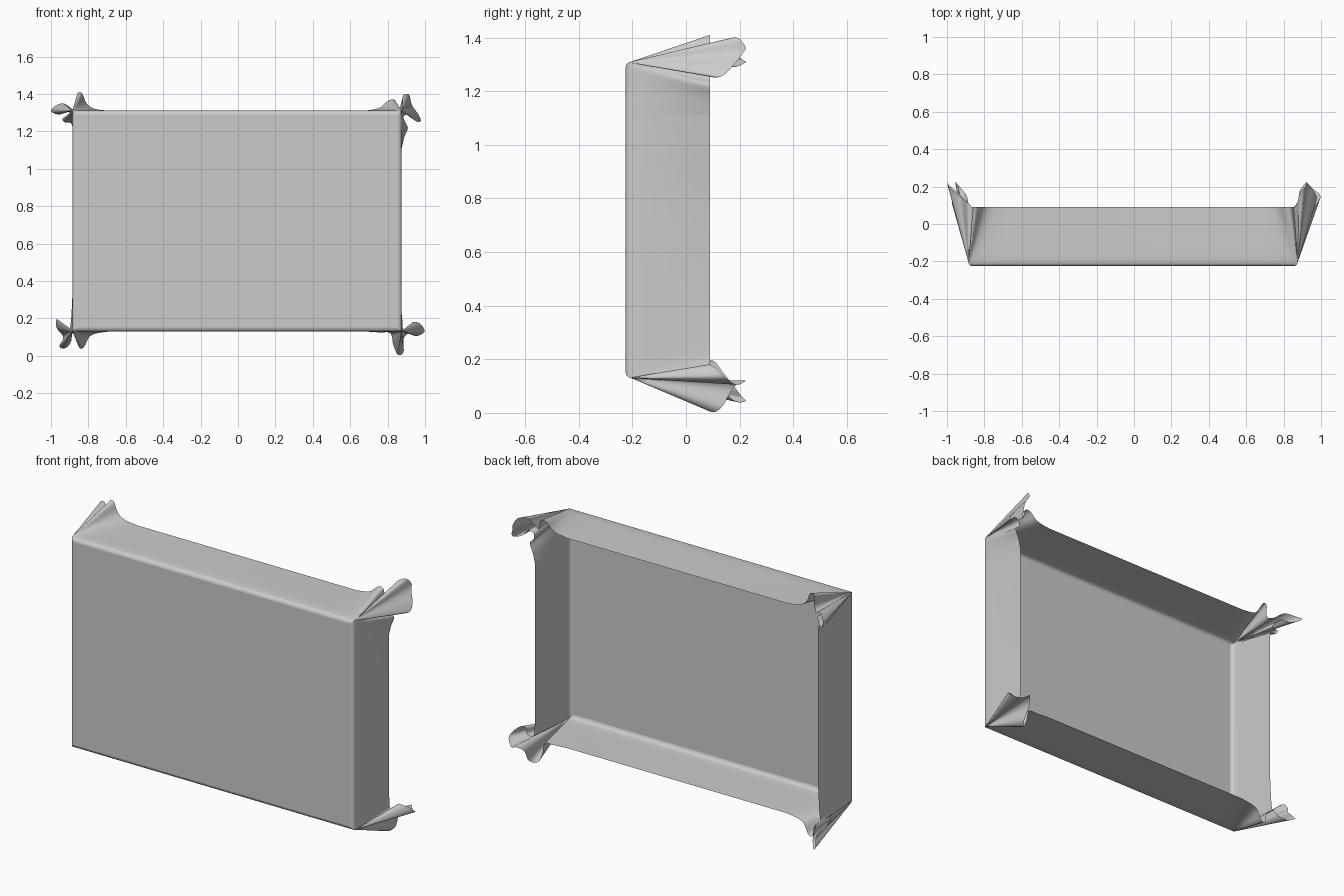
import bpy, bmesh
from mathutils import Vector

if "Cube" in bpy.data.objects:
    bpy.data.objects.remove(bpy.data.objects["Cube"])

CX, CZ, HX, HZ = -0.005, 0.72, 0.88, 0.59      # centre and half size of front panel
FRONT, R = -0.225, 0.02                        # front plane, edge rounding
DEPTH, TIP = 0.315, 0.135                      # flap depth, extra length of cloth corners

# Folded rim of each corner, seen from the front: (outward x, outward z)
TOP_RIGHT = [(-.2, 0), (-.12, .015), (-.07, .055), (-.035, .055), (-.02, .0), (0, .05),
             (.01, .085), (.04, .085), (.055, .03), (.09, -.02), (.102, -.055), (.075, -.055),
             (.045, -.02), (.01, -.03), (.01, -.065), (.033, -.09), (.015, -.14), (0, -.2)]
TOP_LEFT = [(-.2, 0), (-.12, .01), (-.075, .04), (-.05, .095), (-.025, .09), (-.025, .03),
            (0, .01), (.05, .04), (.1, .02), (.113, -.005), (.07, -.02), (.03, .0),
            (.01, -.03), (.05, -.04), (.045, -.06), (.005, -.07), (0, -.13), (0, -.2)]
BOTTOM_LEFT = [(-.2, 0), (-.13, .01), (-.09, .03), (-.06, .085), (-.035, .085), (-.025, .03),
               (0, .01), (.01, .06), (.04, .09), (.07, .08), (.05, .03), (.085, -.02),
               (.085, -.065), (.05, -.04), (.02, -.01), (.01, -.04), (.005, -.1), (0, -.2)]
BOTTOM_RIGHT = [(-.2, 0), (-.12, .005), (-.06, .01), (-.045, .07), (-.02, .125), (.01, .11),
                (.01, .04), (.04, .01), (.08, .025), (.122, 0), (.1, -.04), (.06, -.05),
                (.05, -.01), (.01, -.01), (.005, -.05), (0, -.1), (0, -.2)]


def smooth_curve(pts, steps=6):
    """Catmull-Rom through the points."""
    p = [Vector(q) for q in pts]
    p = [p[0]] + p + [p[-1]]
    out = []
    for i in range(1, len(p) - 2):
        a, b, c, d = p[i - 1:i + 3]
        for k in range(steps):
            t = k / steps
            out.append(0.5 * (2 * b + (c - a) * t + (2 * a - 5 * b + 4 * c - d) * t * t
                              + (3 * b - a - 3 * c + d) * t ** 3))
    return out + [p[-1]]


def pull(v):
    """Gather front edge positions towards the corner so folds radiate from it."""
    if v >= 0:
        return 0.0
    t = min(1, max(0, (-v - .03) / .17))
    return v * t * t * (3 - 2 * t)


def corner_strips(pts, sx, sz, tip):
    """Strips of points running from the front panel to the folded rim."""
    curve = smooth_curve(pts)
    strips = []
    n = len(curve) - 1
    for i, (a, b) in enumerate(curve):
        u = i / n
        extra = TIP * max(0, 1 - abs(u - tip) / .2)
        if u < .5:
            ea, eb = pull(a), 0.0
        else:
            ea, eb = 0.0, pull(b)
        place = lambda p, q, y: Vector((CX + sx * (HX + p), y, CZ + sz * (HZ + q)))
        ins = lambda r: place(min(ea, -r), min(eb, -r), 0)
        row = []
        for r, y in ((R, 0), (R * .5, R * .13), (R * .13, R * .5)):
            q = ins(r)
            q.y = FRONT + y
            row.append(q)
        start = place(ea, eb, FRONT + R)
        end = place(a, b, FRONT + DEPTH + extra)
        row += [start.lerp(end, k / 6) for k in range(7)]
        strips.append(row)
    return strips


# Walk clockwise around the whole rim
strips = []
for pts, sx, sz, tip, rev in ((TOP_RIGHT, 1, 1, .45, False), (BOTTOM_RIGHT, 1, -1, .45, True),
                              (BOTTOM_LEFT, -1, -1, .52, False), (TOP_LEFT, -1, 1, .52, True)):
    s = corner_strips(pts, sx, sz, tip)
    strips += s[::-1] if rev else s

# Draped sheet: front panel, four flaps and gathered corners
bm = bmesh.new()
grid = [[bm.verts.new(p) for p in row] for row in strips]
for i, row in enumerate(grid):
    nxt = grid[(i + 1) % len(grid)]
    for k in range(len(row) - 1):
        bm.faces.new((row[k], row[k + 1], nxt[k + 1], nxt[k]))
bmesh.ops.remove_doubles(bm, verts=bm.verts, dist=0.0004)
corners = [bm.verts.new((CX + sx * (HX - R), FRONT, CZ + sz * (HZ - R)))
           for sx, sz in ((-1, -1), (1, -1), (1, 1), (-1, 1))]
bm.faces.new(corners)
bmesh.ops.remove_doubles(bm, verts=bm.verts, dist=0.0004)
bmesh.ops.recalc_face_normals(bm, faces=bm.faces)

mesh = bpy.data.meshes.new("draped_sheet")
bm.to_mesh(mesh)
bm.free()
sheet = bpy.data.objects.new("draped_sheet", mesh)
bpy.context.collection.objects.link(sheet)
bpy.context.view_layer.objects.active = sheet
sheet.select_set(True)
bpy.ops.object.shade_smooth_by_angle(angle=1.0)
